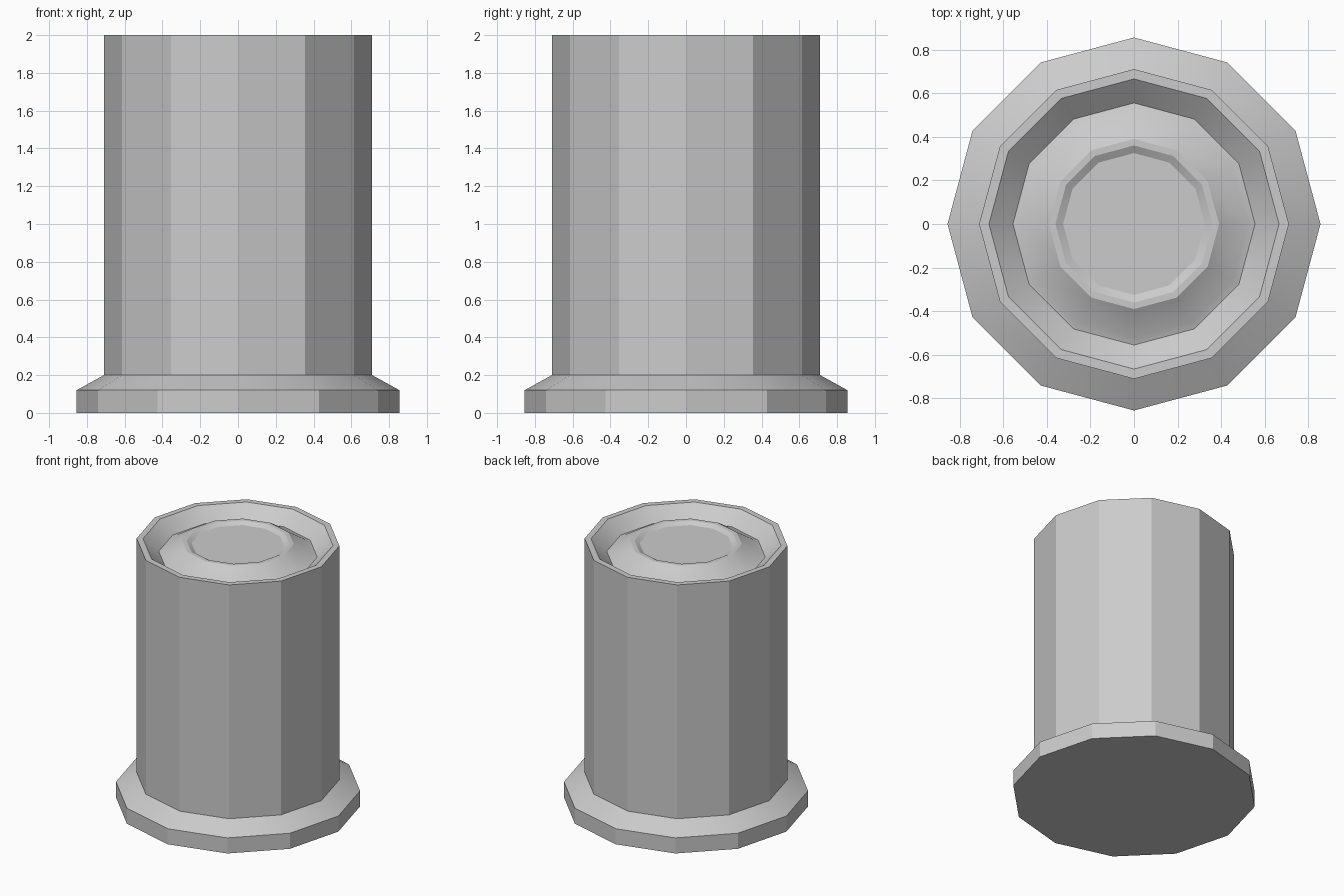
import bpy, bmesh, math

if "Cube" in bpy.data.objects:
    bpy.data.objects.remove(bpy.data.objects["Cube"])

SIDES = 12

def lathe(name, profile):
    """Revolve (radius, z) points into a closed solid with flat end caps."""
    bm = bmesh.new()
    rings = [[bm.verts.new((r * math.cos(2 * math.pi * i / SIDES),
                            r * math.sin(2 * math.pi * i / SIDES), z))
              for i in range(SIDES)] for r, z in profile]
    for a, b in zip(rings, rings[1:]):
        for i in range(SIDES):
            j = (i + 1) % SIDES
            bm.faces.new((a[i], a[j], b[j], b[i]))
    bm.faces.new(rings[0][::-1])
    bm.faces.new(rings[-1])
    bmesh.ops.recalc_face_normals(bm, faces=bm.faces)
    mesh = bpy.data.meshes.new(name)
    bm.to_mesh(mesh)
    bm.free()
    obj = bpy.data.objects.new(name, mesh)
    bpy.context.collection.objects.link(obj)
    bpy.ops.object.select_all(action='DESELECT')
    obj.select_set(True)
    bpy.context.view_layer.objects.active = obj
    bpy.ops.object.shade_smooth_by_angle(angle=math.radians(29))
    return obj

lathe("flanged_cylinder", [
    # base flange
    (0.855, 0), (0.855, 0.12), (0.71, 0.2),
    # barrel and top rim
    (0.71, 2.0), (0.665, 2.0),
    # groove inside the rim
    (0.555, 1.907), (0.52, 1.918),
    # raised centre with shallow dish
    (0.39, 2.0), (0.36, 2.0), (0.325, 1.98),
])
